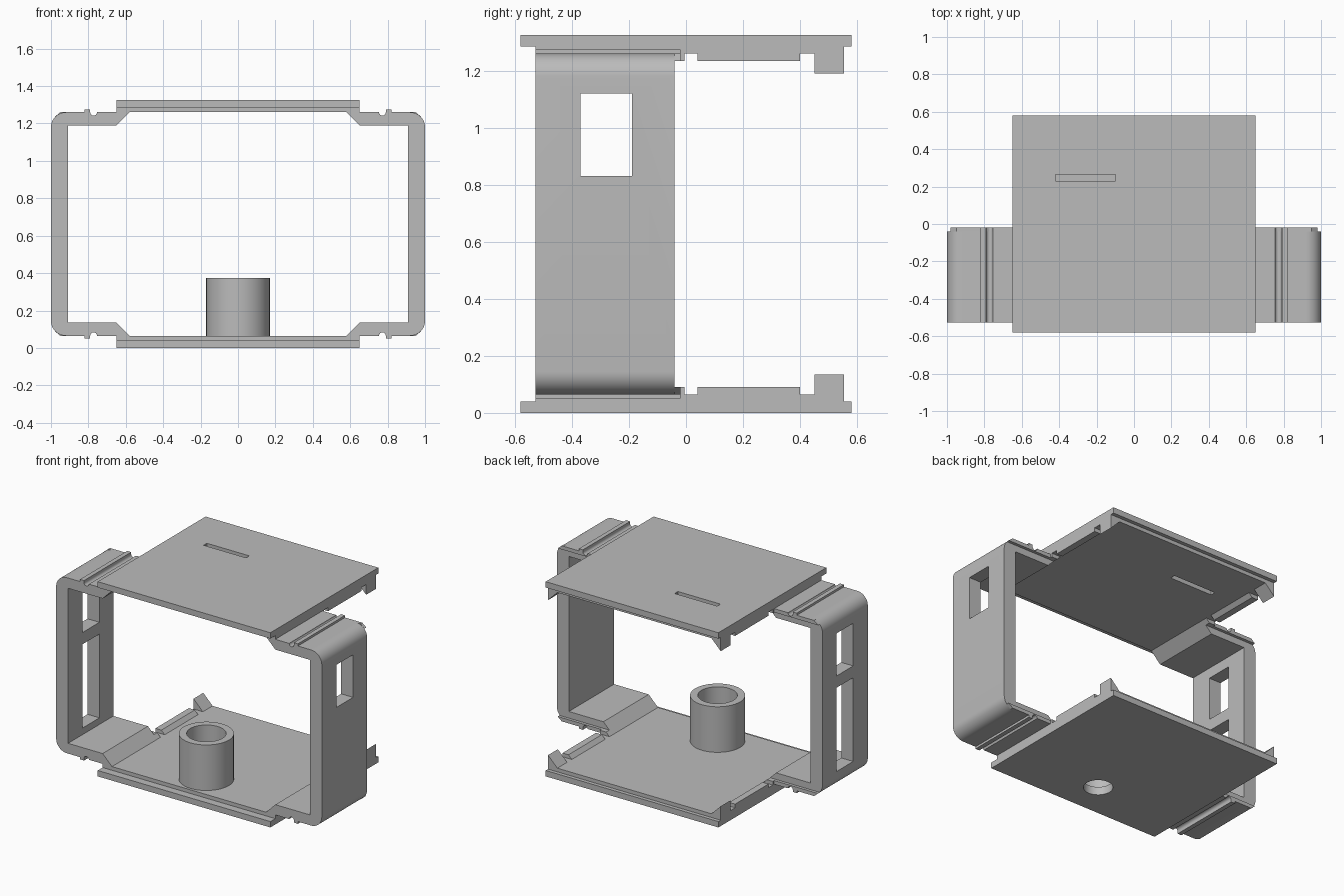
import bpy
import bmesh
import math

if "Cube" in bpy.data.objects:
    bpy.data.objects.remove(bpy.data.objects["Cube"], do_unlink=True)

H = 1.325            # total height
EDGE = 0.65          # half width of the plates
FRONT = -0.527       # front of the brackets

grey = bpy.data.materials.new("light_grey")
grey.use_nodes = True
grey.diffuse_color = (0.5, 0.5, 0.5, 1)
grey.node_tree.nodes["Principled BSDF"].inputs["Base Color"].default_value = (0.5, 0.5, 0.5, 1)


def finish(name, bm):
    bmesh.ops.recalc_face_normals(bm, faces=bm.faces)
    mesh = bpy.data.meshes.new(name)
    bm.to_mesh(mesh)
    bm.free()
    mesh.materials.append(grey)
    obj = bpy.data.objects.new(name, mesh)
    bpy.context.collection.objects.link(obj)
    return obj


def prism(name, profile, y0, y1, side=1, top=False):
    """Extrude an x-z profile along y, optionally mirrored in x or in z."""
    bm = bmesh.new()
    verts = [bm.verts.new((side * x, y0, H - z if top else z)) for x, z in profile]
    face = bm.faces.new(verts)
    new = bmesh.ops.extrude_face_region(bm, geom=[face])["geom"]
    bmesh.ops.translate(bm, vec=(0, y1 - y0, 0),
                        verts=[v for v in new if isinstance(v, bmesh.types.BMVert)])
    return finish(name, bm)


def box(name, x0, x1, y0, y1, z0, z1):
    return prism(name, [(x0, z0), (x1, z0), (x1, z1), (x0, z1)], y0, y1)


def cylinder(name, r, y, z0, z1):
    bm = bmesh.new()
    bmesh.ops.create_cone(bm, cap_ends=True, segments=48, radius1=r, radius2=r, depth=z1 - z0)
    bmesh.ops.translate(bm, verts=bm.verts, vec=(0, y, (z0 + z1) / 2))
    return finish(name, bm)


def boolean(obj, other, operation="DIFFERENCE"):
    mod = obj.modifiers.new("cut", "BOOLEAN")
    mod.operation = operation
    mod.object = other
    mod.solver = "EXACT"
    bpy.context.view_layer.objects.active = obj
    bpy.ops.object.modifier_apply(modifier=mod.name)
    bpy.data.objects.remove(other, do_unlink=True)


def smooth(obj):
    bpy.ops.object.select_all(action="DESELECT")
    obj.select_set(True)
    bpy.context.view_layer.objects.active = obj
    bpy.ops.object.shade_smooth_by_angle(angle=math.radians(30))


def arc(cx, cz, r, start, end, steps):
    angles = [math.radians(start + (end - start) * i / steps) for i in range(steps + 1)]
    return [(cx + r * math.cos(a), cz + r * math.sin(a)) for a in angles]


# Shared profiles, given for the bottom on the +x side
underside = ([(EDGE, 0.065)] + arc(0.772, 0.065, 0.018, 180, 0, 8)
             + [(0.79, 0.05), (0.82, 0.05), (0.82, 0.065)])
corner = arc(0.92, 0.145, 0.08, 270, 360, 10)
wedge = [(0.58, 0.065), (EDGE, 0.065), (EDGE, 0.135)]
rail = [(0.58, 0.065), (EDGE, 0.065), (EDGE, 0.09), (0.605, 0.09)]

# Side brackets with windows
outer = [(0.58, 0.065)] + underside + corner
inner = [(0.91, 0.135), (EDGE, 0.135)]
half = outer
bracket = (half + [(x, H - z) for x, z in reversed(half)]
           + [(x, H - z) for x, z in reversed(inner)] + inner)
for side, label in ((1, "left"), (-1, "right")):
    wall = prism(label + "_bracket", bracket, FRONT, -0.04, side)
    windows = [(0.83, 1.12)] + ([(0.18, 0.75)] if side < 0 else [])
    for z0, z1 in windows:
        x0, x1 = sorted((side * 0.8, side * 1.1))
        boolean(wall, box("window_cutter", x0, x1, -0.37, -0.19, z0, z1))
    smooth(wall)

    # Rear tongues, guide rails and corner hooks on both levels
    for top, level in ((False, "bottom"), (True, "top")):
        tag = label + "_" + level
        prism(tag + "_tongue", underside + [(0.95, 0.065), (0.98, 0.09), (EDGE, 0.09)],
              -0.04, -0.02, side, top)
        prism(tag + "_short_rail", rail, -0.04, -0.005, side, top)
        prism(tag + "_long_rail", rail, 0.04, 0.40, side, top)
        prism(tag + "_hook", wedge, 0.45, 0.555, side, top)

# Cover plates with a stepped inner layer
plates = {}
for top, level in ((False, "bottom"), (True, "top")):
    lower, mid, upper = (0, 0.04, 0.065) if not top else (H, H - 0.04, H - 0.065)
    bm = bmesh.new()
    section = [(-0.58, lower), (0.58, lower), (0.58, mid), (0.555, mid),
               (0.555, upper), (FRONT, upper), (FRONT, mid), (-0.58, mid)]
    face = bm.faces.new([bm.verts.new((-EDGE, y, z)) for y, z in section])
    new = bmesh.ops.extrude_face_region(bm, geom=[face])["geom"]
    bmesh.ops.translate(bm, vec=(2 * EDGE, 0, 0),
                        verts=[v for v in new if isinstance(v, bmesh.types.BMVert)])
    plates[level] = finish(level + "_plate", bm)

# Slot in the top plate
boolean(plates["top"], box("slot_cutter", -0.42, -0.10, 0.23, 0.265, H - 0.2, H + 0.1))

# Hollow post on the bottom plate, with a narrower hole through the plate
base = plates["bottom"]
boolean(base, cylinder("post", 0.17, -0.34, 0.05, 0.375), "UNION")
boolean(base, cylinder("bore_cutter", 0.122, -0.34, 0.055, 0.5))
boolean(base, cylinder("hole_cutter", 0.09, -0.34, -0.1, 0.2))
smooth(base)
